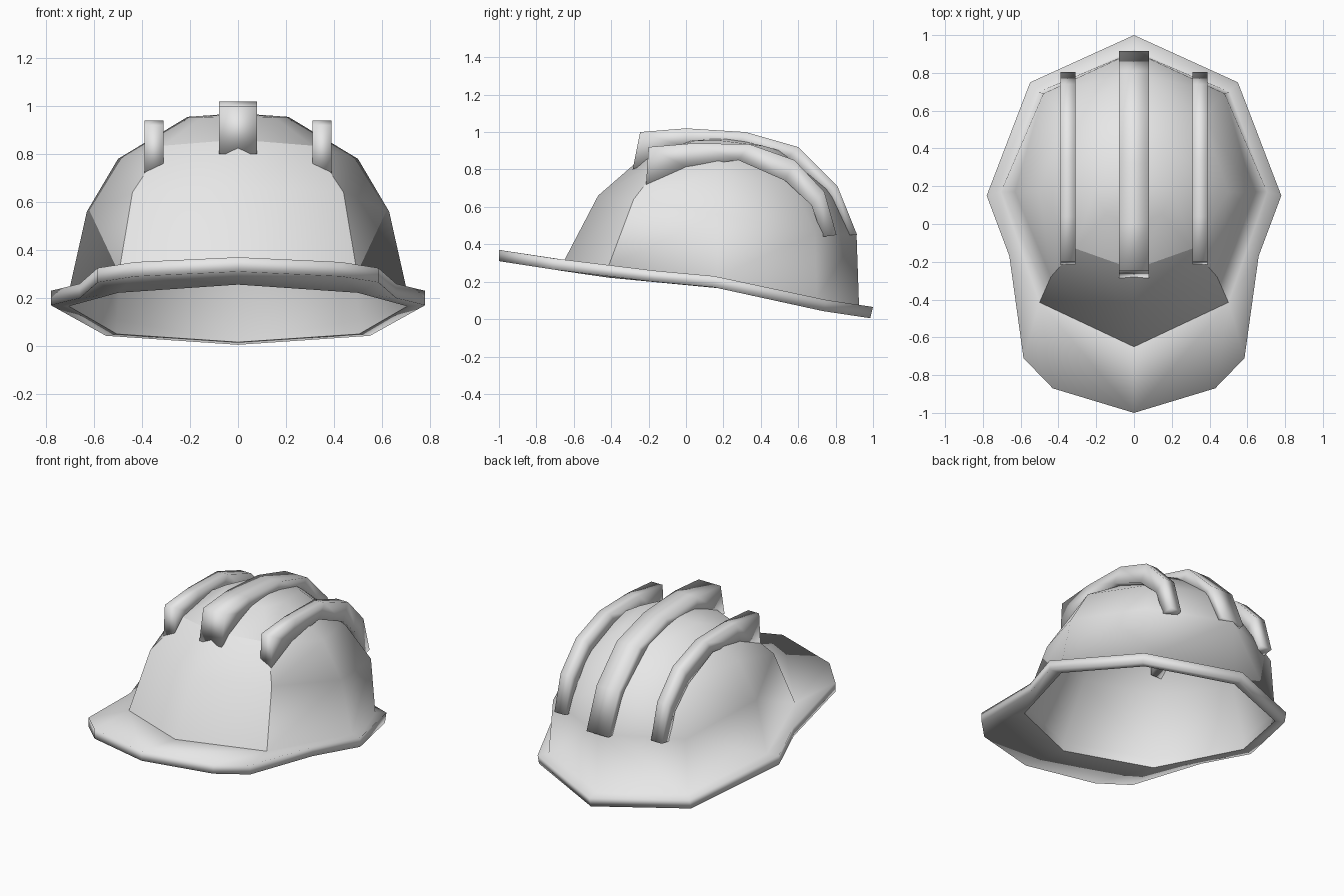
import bpy
import bmesh
from mathutils import Vector

cube = bpy.data.objects.get("Cube")
if cube:
    bpy.data.objects.remove(cube, do_unlink=True)

grey = bpy.data.materials.new("light_grey")
grey.use_nodes = True
COLOUR = (0.8, 0.8, 0.8, 1)
grey.diffuse_color = COLOUR
grey.node_tree.nodes["Principled BSDF"].inputs["Base Color"].default_value = COLOUR


def finish(bm, name):
    """Turn a bmesh into a smooth shaded object."""
    for f in bm.faces:
        f.smooth = True
    mesh = bpy.data.meshes.new(name)
    bm.to_mesh(mesh)
    bm.free()
    mesh.materials.append(grey)
    obj = bpy.data.objects.new(name, mesh)
    bpy.context.collection.objects.link(obj)
    return obj


def brim_height(y):
    """Height of the tilted brim's upper side."""
    line = [(-1, .37), (-.45, .285), (.15, .23), (.7, .11), (1, .065)]
    for (y0, z0), (y1, z1) in zip(line, line[1:]):
        if y <= y1:
            return z0 + (z1 - z0) * (y - y0) / (y1 - y0)
    return line[-1][1]


def strip(bm, a, b):
    """Faces between two rows of vertices; repeated vertices give triangles."""
    for i in range(len(a) - 1):
        corners = list(dict.fromkeys((a[i], a[i + 1], b[i + 1], b[i])))
        if len(corners) > 2:
            bm.faces.new(corners)


# Shell: half outlines from front to back, mirrored across x
base = [(0, -.65), (.5, -.415), (.705, .17), (.505, .70), (0, .925)]
rim = [(0, -1), (.43, -.87), (.585, -.71), (.66, -.17), (.78, .15), (.55, .75), (0, 1)]
rings = [
    [(0, -.47, .66), (.44, -.28, .64), (.63, .17, .56), (.48, .69, .46), (0, .912, .45)],
    [(0, -.24, .86), (.31, -.13, .835), (.5, .17, .78), (.36, .57, .72), (0, .80, .69)],
    [(0, 0, .95), (.15, .05, .955), (.21, .18, .955), (.16, .42, .925), (0, .57, .88)],
]
peak = (0, .22, .97)
THICK = .06
fan = [0, 1, 1, 1, 2, 3, 4]   # base corner that each rim corner joins

bm = bmesh.new()


def row(points):
    return [bm.verts.new(p) for p in points]


def base_row(drop=0):
    return row((x, y, brim_height(y) - drop) for x, y in base)


def lining(point):
    """Point moved slightly inward for the inside of the dome."""
    centre = Vector((0, .15, .2))
    return centre + (Vector(point) - centre) * .985


rim_top = row((x, y, brim_height(y)) for x, y in rim)
rim_low = row((x, y - .015 * (y > .5), brim_height(y) - THICK) for x, y in rim)
base_low = base_row(THICK)
dome = [base_row()] + [row(r) for r in rings]
dome.append([bm.verts.new(peak)] * len(base))
inside = [base_low, base_row()] + [row(map(lining, r)) for r in rings]
inside.append([bm.verts.new(lining(peak))] * len(base))

strip(bm, [base_low[i] for i in fan], rim_low)
strip(bm, rim_low, rim_top)
strip(bm, rim_top, [dome[0][i] for i in fan])
for lower, upper in zip(dome, dome[1:]):
    strip(bm, lower, upper)
for lower, upper in zip(inside, inside[1:]):
    strip(bm, upper, lower)

# Crisp borders around the front panel and the lower opening
border = [(dome[0][0], dome[0][1]), (dome[0][1], dome[1][1]),
          (dome[1][1], dome[2][1]), (dome[2][0], dome[2][1])]
border += zip(base_low, base_low[1:])
for a, b in border:
    bm.edges.get((a, b)).smooth = False
shell = finish(bm, "helmet_shell")
mirror = shell.modifiers.new("mirror", "MIRROR")
mirror.merge_threshold = .001


# Ridges: side profiles extruded across x
def ridge(name, centre, half, outer, inner):
    bm = bmesh.new()
    rails = []
    for x, profile in ((-half, outer), (half, outer), (half, inner), (-half, inner)):
        rails.append([bm.verts.new((centre + x, y, z)) for y, z in profile])
    for i in range(4):
        strip(bm, rails[i], rails[(i + 1) % 4])
    for end in (0, -1):
        bm.faces.new([r[end] for r in rails])
    bmesh.ops.recalc_face_normals(bm, faces=bm.faces)
    finish(bm, name)


ridge("centre_ridge", 0, .08,
      [(-.245, 1.0), (0, 1.02), (.32, 1.0), (.6, .92), (.81, .71), (.915, .45)],
      [(-.285, .80), (0, .92), (.28, .925), (.54, .86), (.75, .68), (.87, .45)])
for side, sign in (("left", 1), ("right", -1)):
    ridge(side + "_ridge", sign * .35, .04,
          [(-.20, .92), (.04, .94), (.34, .935), (.58, .85), (.74, .68), (.805, .45)],
          [(-.215, .70), (0, .815), (.28, .85), (.53, .74), (.67, .61), (.73, .44)])
